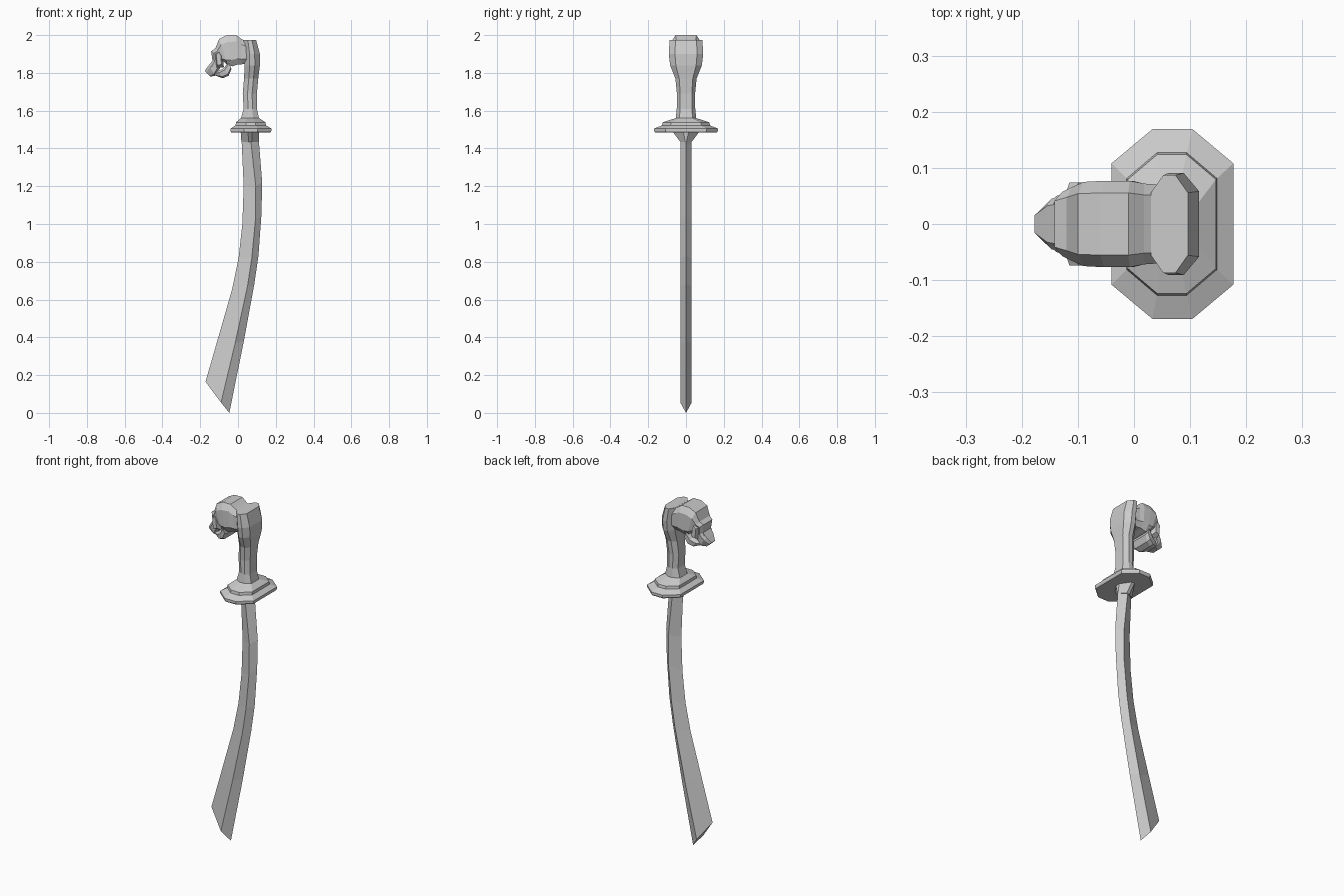
import bpy, bmesh
from mathutils import Vector


def loft(name, rings):
    """Skin equal-sized rings of points into a capped, flat-shaded solid."""
    bm = bmesh.new()
    loops = [[bm.verts.new(p) for p in ring] for ring in rings]
    n = len(loops[0])
    for a, b in zip(loops, loops[1:]):
        for i in range(n):
            j = (i + 1) % n
            bm.faces.new((a[i], a[j], b[j], b[i]))
    bm.faces.new(loops[0][::-1])
    bm.faces.new(loops[-1])
    bmesh.ops.recalc_face_normals(bm, faces=bm.faces)
    me = bpy.data.meshes.new(name)
    bm.to_mesh(me)
    bm.free()
    ob = bpy.data.objects.new(name, me)
    bpy.context.collection.objects.link(ob)
    return ob


def octagon(z, x0, x1, hy, fx=0.33, fy=0.64):
    """Level eight-sided ring; fx, fy give the flat share of each side."""
    c, h = (x0 + x1) / 2, (x1 - x0) / 2
    pts = [(1, -fy), (1, fy), (fx, 1), (-fx, 1),
           (-1, fy), (-1, -fy), (-fx, -1), (fx, -1)]
    return [(c + h * u, hy * v, z) for u, v in pts]


def slice_ring(outer, inner, w, flat=0.72):
    """Upright eight-sided ring between an outer and an inner profile point."""
    o, i = Vector((outer[0], 0, outer[1])), Vector((inner[0], 0, inner[1]))
    pts = [(0, flat), (0.22, 1), (0.8, 1), (1, flat),
           (1, -flat), (0.8, -1), (0.22, -1), (0, -flat)]
    return [o.lerp(i, t) + Vector((0, w * s, 0)) for t, s in pts]


# Blade: diamond section, each station is edge, ridge, spine as (x, z)
stations = [
    ((.018, 1.49), (.065, 1.49), (.108, 1.49)),
    ((.02, 1.42), (.07, 1.42), (.112, 1.42)),
    ((.03, 1.20), (.094, 1.20), (.128, 1.22)),
    ((.023, 1.00), (.092, 1.02), (.124, 1.05)),
    ((.003, .82), (.073, .82), (.108, .83)),
    ((-.03, .66), (.05, .67), (.086, .68)),
    ((-.10, .415), (-.015, .37), (.031, .38)),
    ((-.172, .165), (-.09, .055), (-.046, 0)),
]
loft("blade", [[(e[0], 0, e[1]), (r[0], -.03, r[1]), (s[0], 0, s[1]), (r[0], .03, r[1])]
               for e, r, s in stations])

# Collar under the guard
loft("blade_collar", [octagon(1.435, .018, .112, .03, .2, .1),
                      octagon(1.49, .014, .112, .072, .2, .2)])

# Stepped guard
loft("guard", [octagon(z, *r) for z, *r in [
    (1.485, -.036, .173, .165), (1.493, -.04, .177, .169), (1.505, -.04, .177, .169),
    (1.522, -.013, .148, .127), (1.538, -.011, .146, .124), (1.56, .014, .113, .056)]])

# Waisted grip with flared pommel end
loft("grip", [octagon(z, *r) for z, *r in [
    (1.555, .014, .112, .055), (1.61, .03, .1, .049), (1.69, .025, .1, .048),
    (1.77, .032, .107, .056), (1.84, .035, .116, .084), (1.90, .034, .116, .091),
    (1.974, .03, .096, .087)]])

# Curled beast head
loft("head", [slice_ring(*s) for s in [
    ((.045, 1.965), (.045, 1.85), .07), ((.018, 1.98), (.018, 1.845), .072),
    ((-.01, 2.0), (0, 1.845), .077), ((-.06, 2.0), (-.03, 1.835), .077),
    ((-.10, 1.98), (-.055, 1.84), .075), ((-.12, 1.93), (-.075, 1.86), .066),
    ((-.142, 1.915), (-.08, 1.86), .057), ((-.135, 1.865), (-.09, 1.84), .053),
    ((-.15, 1.84), (-.10, 1.815), .05)]])

# Nose, snout and lower jaw
loft("snout", [slice_ring(*s) for s in [
    ((-.135, 1.865), (-.10, 1.82), .05), ((-.155, 1.84), (-.12, 1.785), .045),
    ((-.177, 1.81), (-.145, 1.78), .022)]])
loft("lower_jaw", [slice_ring(*s) for s in [
    ((-.05, 1.86), (-.035, 1.82), .07), ((-.075, 1.825), (-.05, 1.785), .066),
    ((-.105, 1.81), (-.08, 1.772), .055), ((-.135, 1.80), (-.118, 1.785), .035)]])

# Brow and cheek plates on both sides
for side, label in ((-1, "right"), (1, "left")):
    loft("cheek_" + label, [[(x, side * y, z) for x, z in prof] for y, prof in [
        (.045, [(-.125, 1.90), (-.10, 1.925), (-.08, 1.90), (-.075, 1.83), (-.115, 1.825)]),
        (.074, [(-.115, 1.895), (-.10, 1.91), (-.09, 1.89), (-.088, 1.845), (-.11, 1.84)])]])
